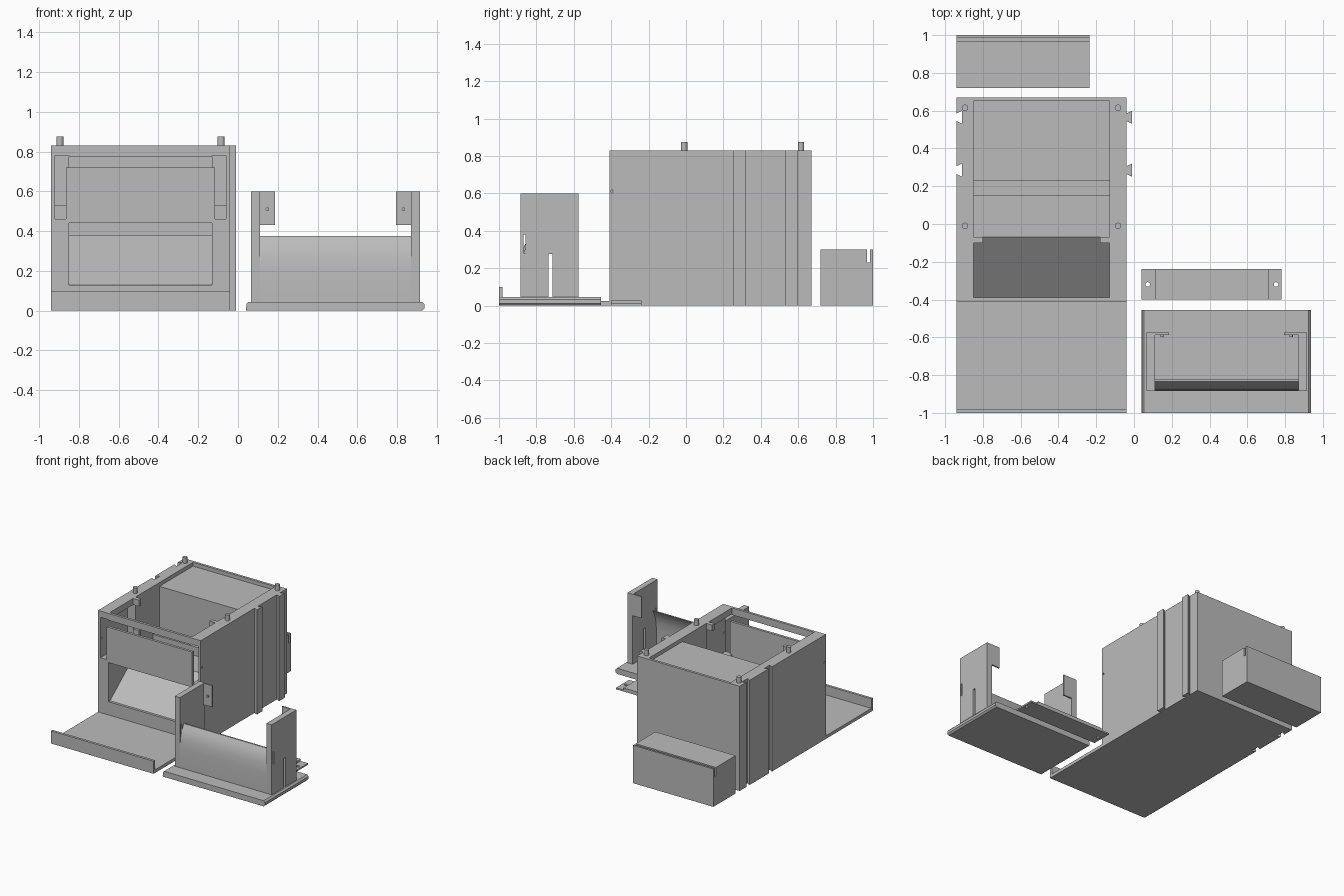
import bpy, bmesh, math
from mathutils import Vector

cube = bpy.data.objects.get("Cube")
if cube:
    bpy.data.objects.remove(cube, do_unlink=True)

grey = bpy.data.materials.new("plain grey")
grey.use_nodes = True
GREY = (0.5, 0.5, 0.5, 1)
grey.diffuse_color = GREY
grey.node_tree.nodes["Principled BSDF"].inputs["Base Color"].default_value = GREY


def prism(name, outline, axis, lo, hi):
    """Extrude a 2D outline along x (outline is y,z) or z (outline is x,y) or y (x,z)."""
    place = {"x": lambda a, b, t: (t, a, b),
             "y": lambda a, b, t: (a, t, b),
             "z": lambda a, b, t: (a, b, t)}[axis]
    bm = bmesh.new()
    face = bm.faces.new([bm.verts.new(place(a, b, lo)) for a, b in outline])
    side = bmesh.ops.extrude_face_region(bm, geom=[face])["geom"]
    shift = Vector(place(0, 0, hi - lo))
    bmesh.ops.translate(bm, vec=shift, verts=[v for v in side if isinstance(v, bmesh.types.BMVert)])
    bmesh.ops.recalc_face_normals(bm, faces=bm.faces)
    mesh = bpy.data.meshes.new(name)
    bm.to_mesh(mesh)
    bm.free()
    mesh.materials.append(grey)
    obj = bpy.data.objects.new(name, mesh)
    bpy.context.collection.objects.link(obj)
    return obj


def box(name, x, y, z):
    return prism(name, [(x[0], y[0]), (x[1], y[0]), (x[1], y[1]), (x[0], y[1])], "z", *z)


def rod(name, centre, radius, axis, lo, hi, sides=24):
    ring = [(centre[0] + radius * math.cos(math.tau * i / sides),
             centre[1] + radius * math.sin(math.tau * i / sides)) for i in range(sides)]
    return prism(name, ring, axis, lo, hi)


def cut(obj, *cutters):
    for cutter in cutters:
        mod = obj.modifiers.new("cut", "BOOLEAN")
        mod.operation = "DIFFERENCE"
        mod.solver = "EXACT"
        mod.object = cutter
        bpy.context.view_layer.objects.active = obj
        bpy.ops.object.modifier_apply(modifier=mod.name)
        bpy.data.objects.remove(cutter, do_unlink=True)


# Cabinet side walls: dovetail tails on the left wall, matching grooves on the right
def dovetails(edge):
    pts = []
    for low, high in ((0.25, 0.32), (0.53, 0.60)):
        pts += [(edge, low + 0.015), (edge + 0.03, low), (edge + 0.03, high), (edge, high - 0.015)]
    return pts


FRONT, BACK, TOP = -0.41, 0.67, 0.83
left_wall = prism("left_wall", [(-0.13, FRONT), (-0.04, FRONT)] + dovetails(-0.04)
                  + [(-0.04, BACK), (-0.13, BACK)], "z", 0, TOP)
right_wall = prism("right_wall", [(-0.85, FRONT), (-0.94, FRONT)] + dovetails(-0.94)
                   + [(-0.94, BACK), (-0.85, BACK)], "z", 0, TOP)

# Pockets for the drawer arms, and the hinge pin holes
for wall, pocket in ((left_wall, (-0.14, -0.06)), (right_wall, (-0.92, -0.84))):
    cut(wall, box("pocket", pocket, (FRONT - 0.1, -0.07), (0.46, 0.78)),
        rod("pin_hole", (-0.395, 0.61), 0.008, "x", -1, 0.1, 12))

# Cabinet core: ramp, shelf, step and raised rear deck in one profile
INNER = (-0.85, -0.13)
prism("ramp_and_deck", [(-0.39, 0), (-0.39, 0.13), (-0.07, 0.38), (0.15, 0.38), (0.15, 0.45),
                        (0.23, 0.45), (0.23, 0.80), (0.65, 0.80), (0.65, 0)], "x", *INNER)
box("back_wall", INNER, (0.65, BACK), (0, TOP))

# Cabinet front: sill, panel and top rail around the openings
box("front_sill", INNER, (FRONT, -0.39), (0, 0.13))
box("front_panel", (-0.865, -0.115), (FRONT, -0.39), (0.46, 0.72))
box("panel_lower_edge", INNER, (FRONT, -0.39), (0.44, 0.46))
box("top_rail", INNER, (FRONT, -0.39), (0.775, TOP))

# Stops inside the cabinet and pegs on its top
for side, x in (("right", (-0.85, -0.80)), ("left", (-0.18, -0.13))):
    box(side + "_upper_stop", x, (-0.10, -0.07), (0.78, TOP))
    box(side + "_lower_stop", x, (-0.10, -0.07), (0.51, 0.59))
for side, x in (("right", (-0.92, -0.85)), ("left", (-0.13, -0.06))):
    box(side + "_pocket_ledge", x, (-0.10, -0.07), (0.46, 0.53))
for x in (-0.895, -0.085):
    for y in (-0.01, 0.615):
        rod("top_peg", (x, y), 0.017, "z", TOP, 0.875)

# Front tray with a raised lip
prism("front_tray", [(-1, 0), (FRONT, 0), (FRONT, 0.025), (-0.98, 0.025),
                     (-0.98, 0.10), (-1, 0.10)], "x", -0.94, -0.04)

# Loose block with a slot along its back
prism("rear_block", [(0.72, 0), (1, 0), (1, 0.30), (0.985, 0.30), (0.985, 0.23),
                     (0.967, 0.23), (0.967, 0.30), (0.72, 0.30)], "x", -0.94, -0.235)

# Drawer base with softened side edges
prism("drawer_base", [(0.045, 0), (0.925, 0), (0.937, 0.012), (0.937, 0.032), (0.925, 0.045),
                      (0.052, 0.045), (0.043, 0.034), (0.04, 0.01)], "y", -1, -0.455)

# Drawer arms with slots, inward plates and small studs
for side, arm, plate, stud in (("right", (0.065, 0.11), (0.11, 0.185), 0.148),
                               ("left", (0.87, 0.915), (0.795, 0.87), 0.832)):
    wall = box(side + "_arm", arm, (-0.885, -0.575), (0.045, 0.60))
    cut(wall, box("slot", (0, 1), (-0.735, -0.713), (0.03, 0.275)),
        box("slit", (0, 1), (-0.87, -0.858), (0.28, 0.38)))
    box(side + "_arm_plate", plate, (-0.587, -0.575), (0.43, 0.60))
    rod(side + "_stud", (stud, 0.51), 0.009, "y", -0.597, -0.58, 16)

# Curved drawer panel between the arms
curve = [(-0.885, 0.045), (-0.885, 0.20), (-0.878, 0.27), (-0.868, 0.31), (-0.853, 0.345), (-0.835, 0.375)]
panel = prism("drawer_panel", curve + [(y + 0.012, z) for y, z in reversed(curve)], "x", 0.11, 0.87)
bpy.ops.object.select_all(action="DESELECT")
panel.select_set(True)
bpy.context.view_layer.objects.active = panel
bpy.ops.object.shade_smooth_by_angle(angle=math.radians(30))

# Flat cover plate with two thinner drilled ends
plate = prism("cover_plate", [(0.04, 0), (0.78, 0), (0.78, 0.012), (0.715, 0.012), (0.715, 0.028),
                              (0.11, 0.028), (0.11, 0.012), (0.04, 0.012)], "y", -0.40, -0.237)
cut(plate, *[rod("hole", (x, -0.32), 0.012, "z", -0.1, 0.1) for x in (0.073, 0.752)])
